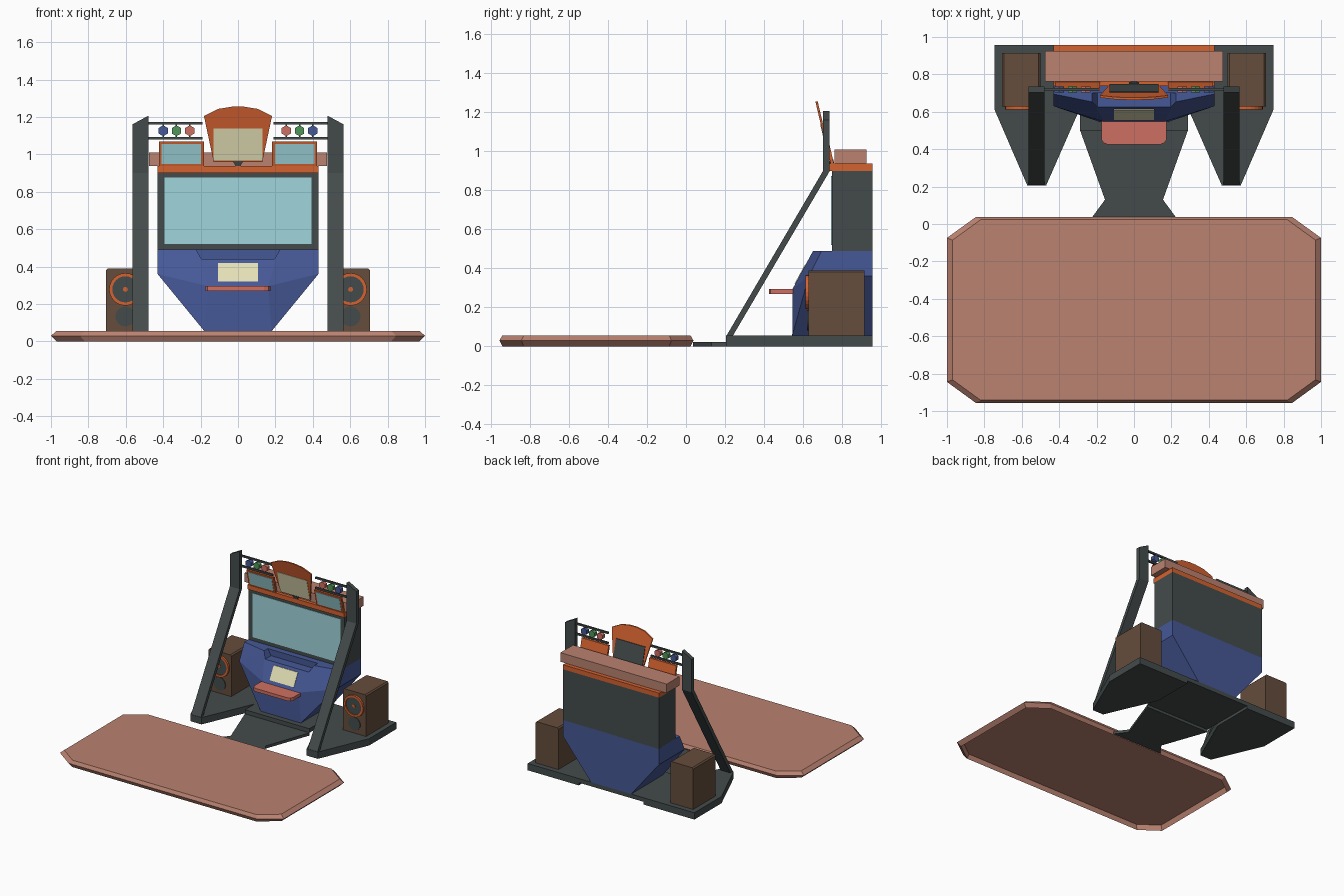
import bpy, bmesh, math

if "Cube" in bpy.data.objects:
    bpy.data.objects.remove(bpy.data.objects["Cube"])


def material(name, rgb):
    m = bpy.data.materials.new(name)
    lin = [((c / 255 + 0.055) / 1.055) ** 2.4 for c in rgb]
    m.diffuse_color = (*lin, 1)
    m.use_nodes = True
    m.node_tree.nodes["Principled BSDF"].inputs["Base Color"].default_value = m.diffuse_color
    return m


GREY = material("charcoal", (68, 75, 75))
BLUE = material("blue", (70, 88, 150))
ORANGE = material("orange", (212, 98, 48))
SALMON = material("dusty_salmon", (186, 130, 112))
TEAL = material("screen_teal", (160, 214, 220))
CREAM = material("cream", (228, 224, 182))
BROWN = material("brown", (101, 77, 60))
RED = material("red", (206, 112, 98))
GREEN = material("green", (80, 150, 88))


def finish(name, bm, mat):
    bmesh.ops.recalc_face_normals(bm, faces=bm.faces)
    me = bpy.data.meshes.new(name)
    bm.to_mesh(me)
    bm.free()
    me.materials.append(mat)
    ob = bpy.data.objects.new(name, me)
    bpy.context.collection.objects.link(ob)
    return ob


def prism(name, pts, axis, a, b, mat, tilt=0, pair=False):
    """Extrude a 2D profile along an axis; tilt leans it forward with height."""
    for s, tag in ((1, "_right"), (-1, "_left")) if pair else ((1, ""),):
        bm = bmesh.new()
        rings = []
        for d in (a, b):
            ring = []
            for u, v in pts:
                x, y, z = {"x": (d, u, v), "y": (u, d, v), "z": (u, v, d)}[axis]
                ring.append(bm.verts.new((s * x, y + tilt * (0.94 - z), z)))
            rings.append(ring)
        n = len(pts)
        bm.faces.new(rings[0])
        bm.faces.new(rings[1][::-1])
        for i in range(n):
            j = (i + 1) % n
            bm.faces.new((rings[0][i], rings[0][j], rings[1][j], rings[1][i]))
        ob = finish(name + tag, bm, mat)
    return ob


def box(name, x0, x1, y0, y1, z0, z1, mat, tilt=0, pair=False):
    pts = [(x0, z0), (x1, z0), (x1, z1), (x0, z1)]
    return prism(name, pts, "y", y0, y1, mat, tilt, pair)


def sym(pts):
    """Mirror a half profile across x = 0."""
    return pts + [(-x, v) for x, v in reversed(pts)]


def circle(cx, cz, r, n=24, turn=0):
    return [(cx + r * math.cos(2 * math.pi * i / n + turn), cz + r * math.sin(2 * math.pi * i / n + turn))
            for i in range(n)]


def lathe(name, cx, cz, prof, mat, n=24):
    """Revolve a closed (radius, y) profile about a y-directed axis, both sides."""
    for s, tag in ((1, "_right"), (-1, "_left")):
        bm = bmesh.new()
        rings = [[bm.verts.new((s * u, y, v)) for u, v in circle(cx, cz, r, n)] for r, y in prof]
        for k in range(len(prof)):
            A, B = rings[k], rings[(k + 1) % len(prof)]
            for i in range(n):
                j = (i + 1) % n
                bm.faces.new((A[i], A[j], B[j], B[i]))
        finish(name + tag, bm, mat)


# Floor platform: octagonal shell, widest at mid height, hollow underneath
bm = bmesh.new()
octo = sym([(0.845, -0.4975), (1, -0.385), (1, 0.385), (0.845, 0.4975)])
rings = []
for k, z in ((0.955, 0.04), (0.97, 0), (1, 0.03), (0.97, 0.056)):
    rings.append([bm.verts.new((x * k, y * k - 0.4595, z)) for x, y in octo])
bm.faces.new(rings[0])
bm.faces.new(rings[3])
for A, B in zip(rings, rings[1:]):
    for i in range(8):
        j = (i + 1) % 8
        bm.faces.new((A[i], A[j], B[j], B[i]))
finish("floor_platform", bm, SALMON)

# Base: two wings, raised centre block, thin connector
prism("base_wing", [(0.745, 0.957), (0.745, 0.61), (0.57, 0.205), (0.47, 0.205), (0.288, 0.62), (0.288, 0.957)],
      "z", 0, 0.055, GREY, pair=True)
box("base_centre", -0.288, 0.288, 0.5, 0.957, 0.022, 0.055, GREY)
prism("base_connector", sym([(0.225, 0.035), (0.155, 0.13), (0.288, 0.5)]), "z", 0, 0.022, GREY)

# Leaning side pillars with a slanted top
prism("side_pillar", [(0.205, 0.05), (0.238, 0.05), (0.735, 0.895), (0.735, 1.16), (0.703, 1.16), (0.703, 0.9)],
      "x", 0.478, 0.565, GREY, pair=True)
prism("pillar_cap", [(0.478, 1.16), (0.565, 1.16), (0.478, 1.207)], "y", 0.703, 0.735, GREY, pair=True)

# Lower cabinet: faceted hull with a recess cut in the upper front
bm = bmesh.new()
for x, y, z in ((0.43, 0.957, 0.49), (0.43, 0.957, 0.36), (0.18, 0.957, 0.055), (0.43, 0.695, 0.49),
                (0.43, 0.63, 0.36), (0.22, 0.652, 0.49), (0.16, 0.547, 0.295), (0.18, 0.545, 0.055)):
    bm.verts.new((x, y, z))
    bm.verts.new((-x, y, z))
bmesh.ops.convex_hull(bm, input=bm.verts[:])
bmesh.ops.dissolve_limit(bm, angle_limit=0.01, verts=bm.verts[:], edges=bm.edges[:])
cabinet = finish("lower_cabinet", bm, BLUE)
cutter = prism("recess_cutter", sym([(0.195, 0.44), (0.235, 0.51)]), "y", 0.5, 0.7, BLUE)
cutter.hide_render = True
mod = cabinet.modifiers.new("recess", "BOOLEAN")
mod.operation, mod.object, mod.solver = "DIFFERENCE", cutter, "EXACT"
dg = bpy.context.evaluated_depsgraph_get()
cabinet.data = bpy.data.meshes.new_from_object(cabinet.evaluated_get(dg))
cabinet.modifiers.clear()
bpy.data.objects.remove(cutter)

# Cream plate on the sloped panel, and the front shelf
slope = 0.105 / 0.195
prism("control_plate", [(0.547 + (z - 0.295) * slope - d, z) for z, d in
                        ((0.32, 0.004), (0.42, 0.004), (0.42, -0.004), (0.32, -0.004))],
      "x", -0.108, 0.108, CREAM)
prism("front_shelf", sym([(0.14, 0.425), (0.164, 0.434), (0.175, 0.455), (0.175, 0.55)]), "z", 0.269, 0.295, RED)

# Upper cabinet, main screen, top trim and beam
box("upper_cabinet", -0.43, 0.43, 0.748, 0.957, 0.485, 0.9, GREY)
box("main_screen", -0.393, 0.393, 0.745, 0.75, 0.52, 0.875, TEAL)
box("top_trim", -0.43, 0.43, 0.737, 0.957, 0.9, 0.937, ORANGE)
box("top_beam", -0.475, 0.475, 0.763, 0.925, 0.937, 1.01, SALMON)

# Small tilted side displays
box("side_display", 0.182, 0.423, 0.741, 0.758, 0.937, 1.069, ORANGE, 0.23, True)
box("side_display_screen", 0.197, 0.408, 0.738, 0.743, 0.947, 1.054, TEAL, 0.23, True)

# Central crown sign, leaning forward
prism("crown_sign", sym([(0.13, 0.96), (0.182, 1.205), (0.105, 1.243), (0.03, 1.255)]),
      "y", 0.738, 0.75, ORANGE, 0.235)
box("crown_panel", -0.132, 0.132, 0.735, 0.74, 0.966, 1.137, CREAM, 0.235)
box("crown_back_plate", -0.13, 0.13, 0.748, 0.755, 0.97, 1.135, GREY, 0.235)
prism("crown_foot", sym([(0.012, 0.937), (0.028, 0.963)]), "y", 0.735, 0.76, GREY, 0.235)

# Rails with hexagonal coloured lamps
for i, z in enumerate((1.085, 1.167)):
    box("lamp_rail_%d" % i, 0.19, 0.48, 0.712, 0.726, z - 0.007, z + 0.007, GREY, 0, True)
for x, col, tag in ((0.258, RED, "red"), (0.329, GREEN, "green"), (0.4, BLUE, "blue")):
    box("lamp_stem_" + tag, x - 0.004, x + 0.004, 0.715, 0.723, 1.085, 1.167, GREY, 0, True)
    prism("lamp_" + tag, circle(x, 1.126, 0.029, 6, math.pi / 6), "y", 0.704, 0.734, col, 0, True)

# Speakers with clipped top corners, ringed woofer and port
prism("speaker_box", [(0.5, 0.055), (0.705, 0.055), (0.705, 0.38), (0.695, 0.39), (0.51, 0.39), (0.5, 0.38)],
      "y", 0.628, 0.915, BROWN, 0, True)
lathe("woofer_ring", 0.602, 0.278, [(0.087, 0.632), (0.087, 0.612), (0.07, 0.612), (0.07, 0.632)], ORANGE)
prism("woofer_cone", circle(0.602, 0.278, 0.07), "y", 0.62, 0.632, GREY, 0, True)
prism("woofer_dome", circle(0.602, 0.278, 0.013, 12), "y", 0.616, 0.622, ORANGE, 0, True)
prism("speaker_port", circle(0.602, 0.133, 0.053), "y", 0.622, 0.632, GREY, 0, True)
